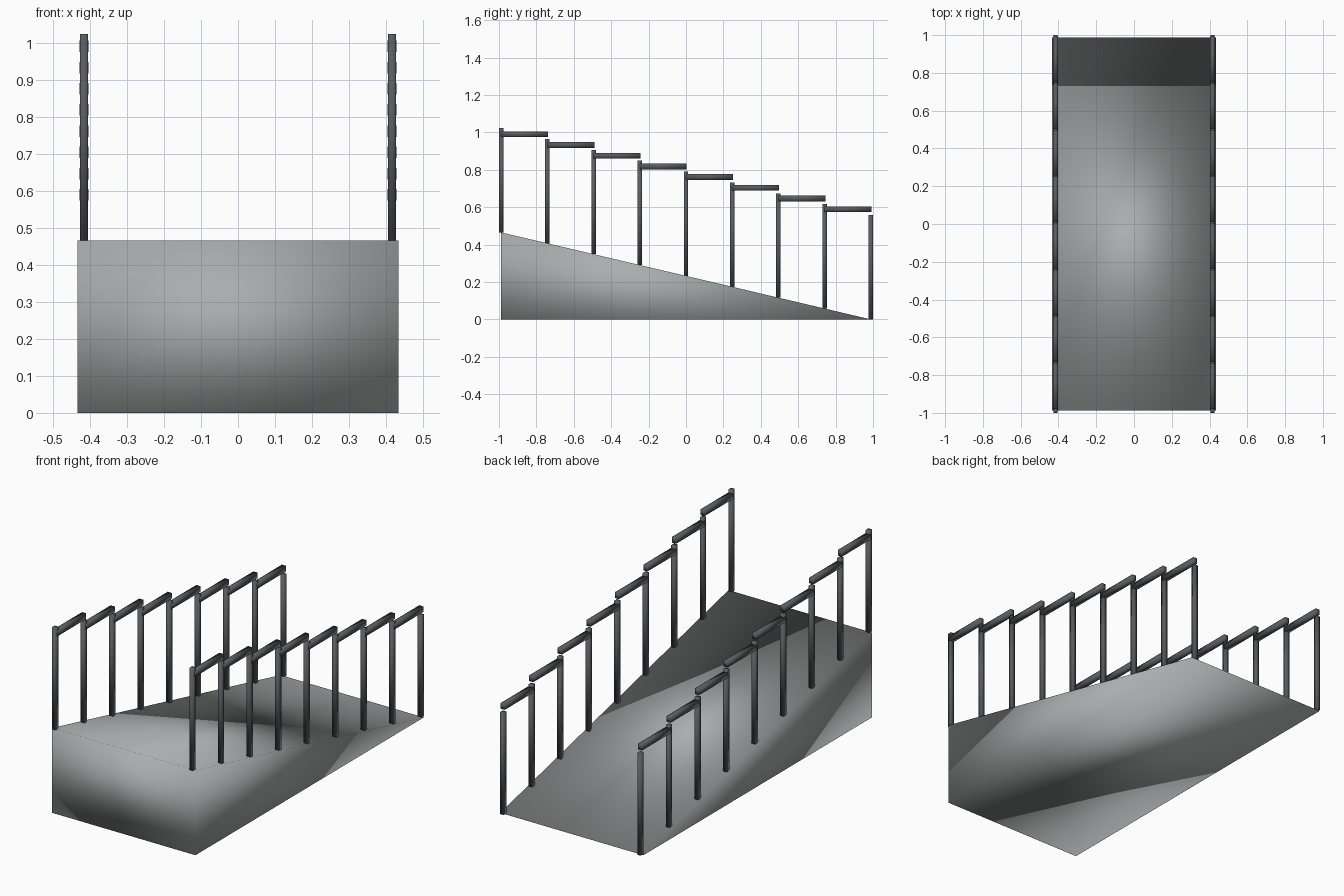
import bpy
import bmesh
from mathutils import Matrix, Vector

cube = bpy.data.objects.get("Cube")
if cube:
    bpy.data.objects.remove(cube, do_unlink=True)


def material(name, color):
    mat = bpy.data.materials.new(name)
    mat.use_nodes = True
    mat.diffuse_color = color
    mat.node_tree.nodes["Principled BSDF"].inputs["Base Color"].default_value = color
    return mat


concrete = material("concrete grey", (0.40, 0.42, 0.42, 1))
metal = material("dark metal", (0.10, 0.105, 0.115, 1))

HALF_WIDTH, HALF_LENGTH, RAMP_HEIGHT = 0.434, 0.988, 0.465
RAIL_X, POST_HEIGHT, BAYS = 0.416, 0.558, 8
STEP = 2 * HALF_LENGTH / BAYS
DROP = RAMP_HEIGHT / BAYS


def finish(bm, name, mat):
    bmesh.ops.recalc_face_normals(bm, faces=bm.faces)
    mesh = bpy.data.meshes.new(name)
    bm.to_mesh(mesh)
    bm.free()
    mesh.materials.append(mat)
    mesh.shade_smooth()  # soft shading runs across every edge
    obj = bpy.data.objects.new(name, mesh)
    bpy.context.collection.objects.link(obj)
    return obj


def box(name, low, high, mat):
    low, high = Vector(low), Vector(high)
    bm = bmesh.new()
    place = Matrix.Translation((low + high) / 2) @ Matrix.Diagonal((high - low).to_4d())
    place[3][3] = 1
    bmesh.ops.create_cube(bm, size=1, matrix=place)
    return finish(bm, name, mat)


# Solid wedge: triangular side profile extruded across the width
bm = bmesh.new()
profile = [(-HALF_LENGTH, 0), (HALF_LENGTH, 0), (-HALF_LENGTH, RAMP_HEIGHT)]
side = bm.faces.new([bm.verts.new((-HALF_WIDTH, y, z)) for y, z in profile])
extruded = bmesh.ops.extrude_face_region(bm, geom=[side])["geom"]
bmesh.ops.translate(bm, vec=(2 * HALF_WIDTH, 0, 0),
                    verts=[v for v in extruded if isinstance(v, bmesh.types.BMVert)])
finish(bm, "ramp", concrete)

# Railings: posts follow the slope, each bay has a level rail
for label, sign in (("left", 1), ("right", -1)):
    x = sign * RAIL_X
    for i in range(BAYS + 1):
        y = -HALF_LENGTH + i * STEP
        base = RAMP_HEIGHT - i * DROP
        box(f"{label}_post_{i + 1}", (x - 0.011, y - 0.012, base),
            (x + 0.011, y + 0.012, base + POST_HEIGHT), metal)
        if i < BAYS:
            top = 1.005 - i * 0.0572
            box(f"{label}_rail_{i + 1}", (x - 0.0125, y, top - 0.031),
                (x + 0.0125, y + STEP + 0.004, top), metal)
